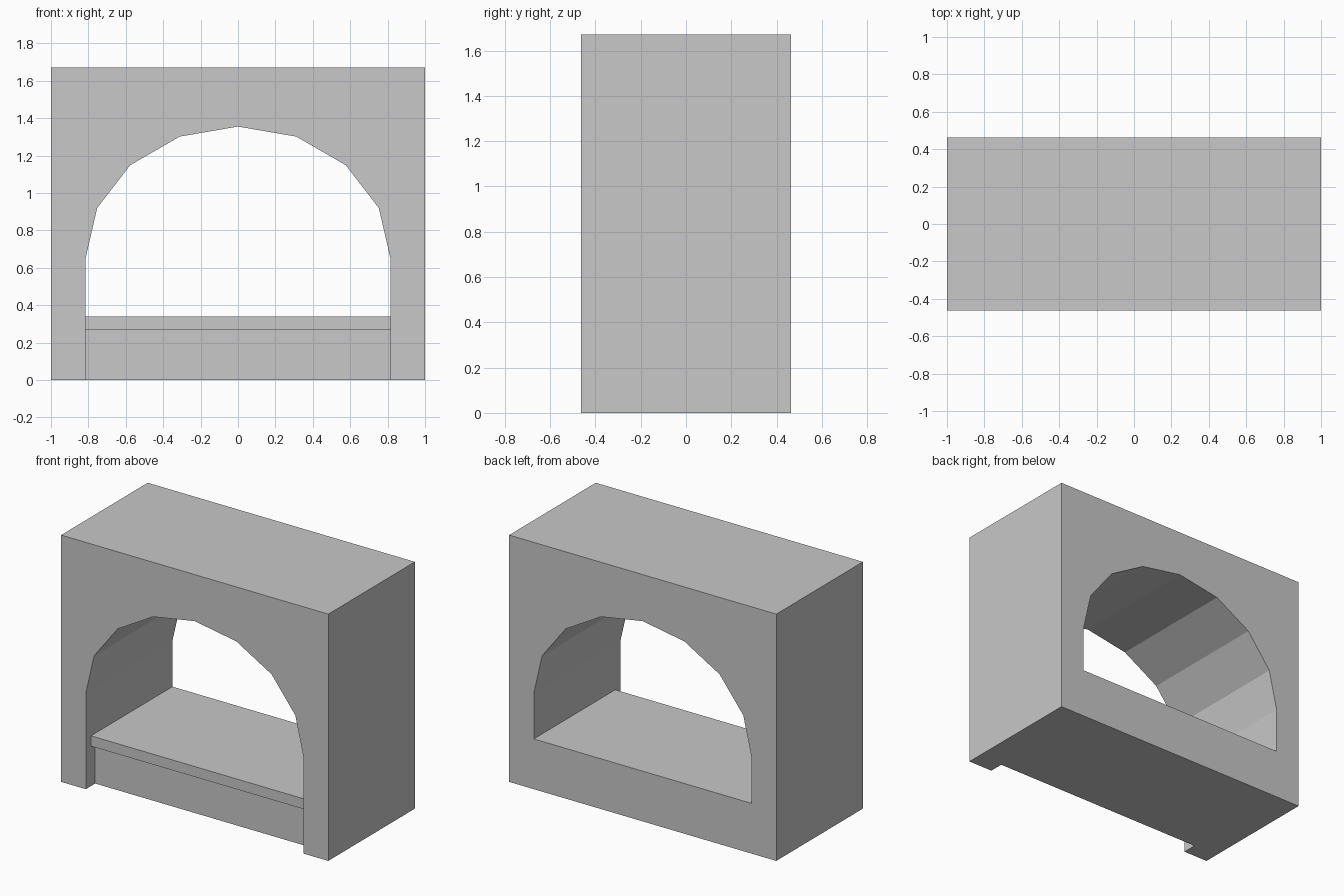
import bpy
import bmesh
import math
from mathutils import Vector

cube = bpy.data.objects.get("Cube")
if cube:
    bpy.data.objects.remove(cube, do_unlink=True)

DEPTH = 0.463      # half depth of the whole block
HEIGHT = 1.67
HALF_OPEN = 0.815  # half width of the arched opening
SPRING = 0.65      # height where the arch starts to curve
RISE = 0.705
SEAT = 0.34        # top of the ledge
LIP = 0.27         # underside of the ledge lip

stone = bpy.data.materials.new("plain grey")
stone.use_nodes = True
grey = (0.58, 0.58, 0.58, 1)
stone.diffuse_color = grey
stone.node_tree.nodes["Principled BSDF"].inputs["Base Color"].default_value = grey


def prism(name, outline, y0, y1):
    """Extrude an x-z outline from y0 to y1."""
    bm = bmesh.new()
    face = bm.faces.new([bm.verts.new((x, y0, z)) for x, z in outline])
    out = bmesh.ops.extrude_face_region(bm, geom=[face])
    verts = [v for v in out["geom"] if isinstance(v, bmesh.types.BMVert)]
    bmesh.ops.translate(bm, verts=verts, vec=Vector((0, y1 - y0, 0)))
    bmesh.ops.recalc_face_normals(bm, faces=bm.faces)
    mesh = bpy.data.meshes.new(name)
    bm.to_mesh(mesh)
    bm.free()
    mesh.materials.append(stone)
    obj = bpy.data.objects.new(name, mesh)
    bpy.context.collection.objects.link(obj)
    return obj


def rect(half, z0, z1):
    return [(-half, z0), (half, z0), (half, z1), (-half, z1)]


# Solid block
block = prism("arched_surround", rect(1, 0, HEIGHT), -DEPTH, DEPTH)

# Faceted arch passing right through, above the ledge
arch = [(-HALF_OPEN, SEAT), (HALF_OPEN, SEAT)]
for i in range(9):
    a = math.pi * i / 8
    arch.append((HALF_OPEN * math.cos(a), SPRING + RISE * math.sin(a)))

# Cutters: the opening, the recess before the lip, the deeper recess below it
cutters = [
    prism("opening_cutter", arch, -1, 1),
    prism("lip_cutter", rect(HALF_OPEN, -0.2, SEAT + 0.1), -1, 0.055 - DEPTH),
    prism("panel_cutter", rect(HALF_OPEN, -0.2, LIP), -1, 0.1 - DEPTH),
]
for cutter in cutters:
    cutter.hide_render = True
    mod = block.modifiers.new(cutter.name, 'BOOLEAN')
    mod.operation = 'DIFFERENCE'
    mod.solver = 'EXACT'
    mod.object = cutter

# Bake the cuts and drop the cutters
bpy.context.view_layer.update()
graph = bpy.context.evaluated_depsgraph_get()
cut_mesh = bpy.data.meshes.new_from_object(block.evaluated_get(graph))
block.modifiers.clear()
block.data = cut_mesh
for cutter in cutters:
    bpy.data.objects.remove(cutter, do_unlink=True)
